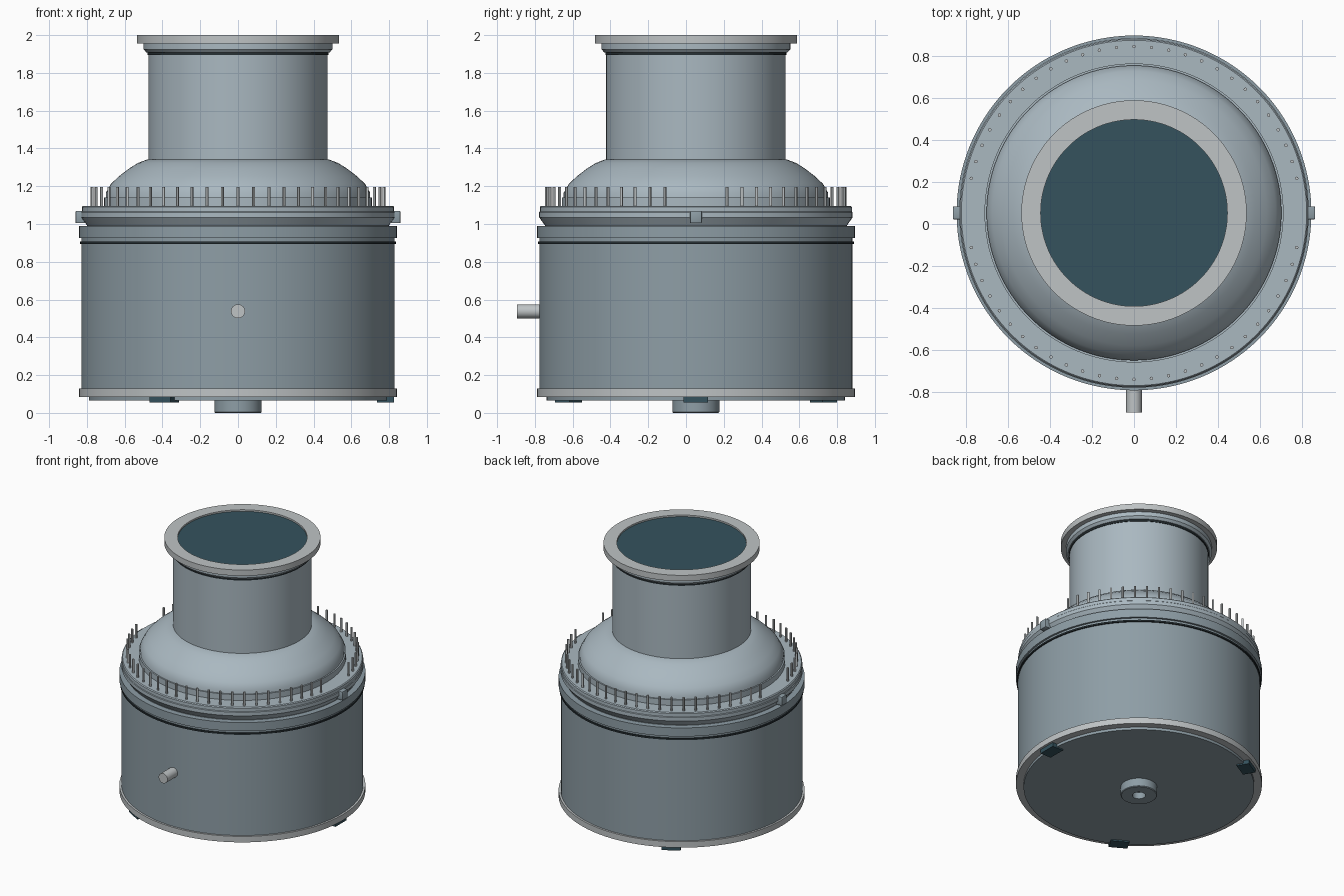
import bpy, bmesh
from math import cos, sin, radians, pi, tau
from mathutils import Matrix, Vector

if "Cube" in bpy.data.objects:
    bpy.data.objects.remove(bpy.data.objects["Cube"])

CY = 0.0525  # y of the vessel axis
SEG = 128


def material(name, rgb):
    m = bpy.data.materials.new(name)
    m.diffuse_color = (*rgb, 1)
    m.use_nodes = True
    m.node_tree.nodes["Principled BSDF"].inputs["Base Color"].default_value = m.diffuse_color
    return m


STEEL = material("blue_steel", (0.27, 0.34, 0.38))
LID = material("pale_blue_steel", (0.40, 0.48, 0.53))
BRIGHT = material("bright_metal", (0.52, 0.55, 0.56))
DARK = material("dark_teal", (0.035, 0.085, 0.11))
BLACK = material("black_rubber", (0.02, 0.03, 0.035))


def finish(name, bm, mat):
    bmesh.ops.recalc_face_normals(bm, faces=bm.faces[:])
    me = bpy.data.meshes.new(name)
    bm.to_mesh(me)
    bm.free()
    me.materials.append(mat)
    me.shade_smooth()
    me.set_sharp_from_angle(angle=radians(30))
    ob = bpy.data.objects.new(name, me)
    bpy.context.collection.objects.link(ob)
    return ob


def lathe(name, profile, mat, closed=False):
    """Spin an (r, z) profile around the vessel axis."""
    bm = bmesh.new()
    vs = [bm.verts.new((r, 0, z)) for r, z in profile]
    pairs = list(zip(vs, vs[1:])) + ([(vs[-1], vs[0])] if closed else [])
    es = [bm.edges.new(p) for p in pairs]
    bmesh.ops.spin(bm, geom=vs + es, axis=(0, 0, 1), cent=(0, 0, 0),
                   angle=tau, steps=SEG, use_duplicate=False)
    bmesh.ops.remove_doubles(bm, verts=bm.verts[:], dist=1e-5)
    bmesh.ops.translate(bm, verts=bm.verts[:], vec=(0, CY, 0))
    return finish(name, bm, mat)


def disc(name, r, z0, z1, mat):
    return lathe(name, [(0, z0), (r, z0), (r, z1), (0, z1)], mat)


def ring(name, r0, r1, z0, z1, mat):
    return lathe(name, [(r0, z0), (r1, z0), (r1, z1), (r0, z1)], mat, True)


def block(name, angle, r, z, size, mat, bevel=0.0):
    """Box sitting at a polar position, turned to face outward."""
    bm = bmesh.new()
    rot = Matrix.Rotation(angle, 4, 'Z')
    bmesh.ops.create_cube(bm, size=1, matrix=Matrix.Diagonal((*size, 1)))
    if bevel:
        bmesh.ops.bevel(bm, geom=bm.edges[:], offset=bevel, segments=2,
                        profile=0.5, affect='EDGES')
    pos = Vector((r * cos(angle), CY + r * sin(angle), z))
    bmesh.ops.transform(bm, verts=bm.verts[:],
                        matrix=Matrix.Translation(pos) @ rot)
    return finish(name, bm, mat)


# Bottom boss with blind hole, bottom plate and rim
lathe("drain_boss", [(0, 0.05), (0.045, 0.05), (0.045, 0), (0.12, 0),
                     (0.125, 0.005), (0.125, 0.07), (0, 0.07)], STEEL)
disc("bottom_plate", 0.79, 0.065, 0.10, STEEL)
ring("bottom_rim", 0.76, 0.8425, 0.085, 0.13, BRIGHT)

# Main body, seal and upper flange
disc("body_shell", 0.828, 0.10, 0.925, STEEL)
ring("seal_ring", 0.80, 0.837, 0.895, 0.907, BLACK)
disc("body_flange", 0.8425, 0.925, 0.99, STEEL)

# Lid plate with chamfered underside
lathe("lid_plate", [(0, 0.985), (0.80, 0.985), (0.80, 0.993), (0.83, 1.035),
                    (0.83, 1.062), (0.826, 1.066), (0.826, 1.09),
                    (0.82, 1.096), (0, 1.096)], LID)

# Dome rising from a low collar to the neck
ring("dome_collar", 0.66, 0.71, 1.09, 1.14, LID)
lathe("dome", [(0, 1.09), (0.70, 1.09), (0.70, 1.165), (0.673, 1.212),
               (0.63, 1.253), (0.575, 1.295), (0.53, 1.323),
               (0.48, 1.342), (0, 1.342)], LID)

# Neck tube, stepped collar and top flange
lathe("neck_tube", [(0.445, 1.34), (0.475, 1.34), (0.475, 1.97),
                    (0.445, 1.97)], LID, True)
ring("neck_seal", 0.46, 0.479, 1.895, 1.909, BLACK)
lathe("neck_collar", [(0.45, 1.908), (0.485, 1.908), (0.50, 1.925),
                      (0.50, 1.957), (0.45, 1.957)], LID, True)
ring("top_flange", 0.443, 0.535, 1.956, 2.0, BRIGHT)
disc("window", 0.446, 1.965, 1.988, DARK)

# Studs around the lid, leaving gaps at both sides
bm = bmesh.new()
for half in (0, 180):
    for a in range(12, 169, 6):
        t = radians(a + half)
        bmesh.ops.create_cone(
            bm, cap_ends=True, segments=12, radius1=0.008, radius2=0.008,
            depth=0.11, matrix=Matrix.Translation(
                (0.79 * cos(t), CY + 0.79 * sin(t), 1.142)))
finish("lid_studs", bm, BRIGHT)

# Side lugs
for side, a in (("right", 0), ("left", pi)):
    block("lug_" + side, a, 0.825, 1.037, (0.07, 0.062, 0.066), STEEL, 0.005)

# Three feet
for i in range(3):
    block(f"foot_{i + 1}", i * tau / 3, 0.78, 0.0725, (0.09, 0.13, 0.035), DARK)

# Front pipe
bm = bmesh.new()
bmesh.ops.create_cone(
    bm, cap_ends=True, segments=32, radius1=0.037, radius2=0.037, depth=0.145,
    matrix=Matrix.Translation((0, -0.8225, 0.538)) @ Matrix.Rotation(pi / 2, 4, 'X'))
finish("front_pipe", bm, BRIGHT)
